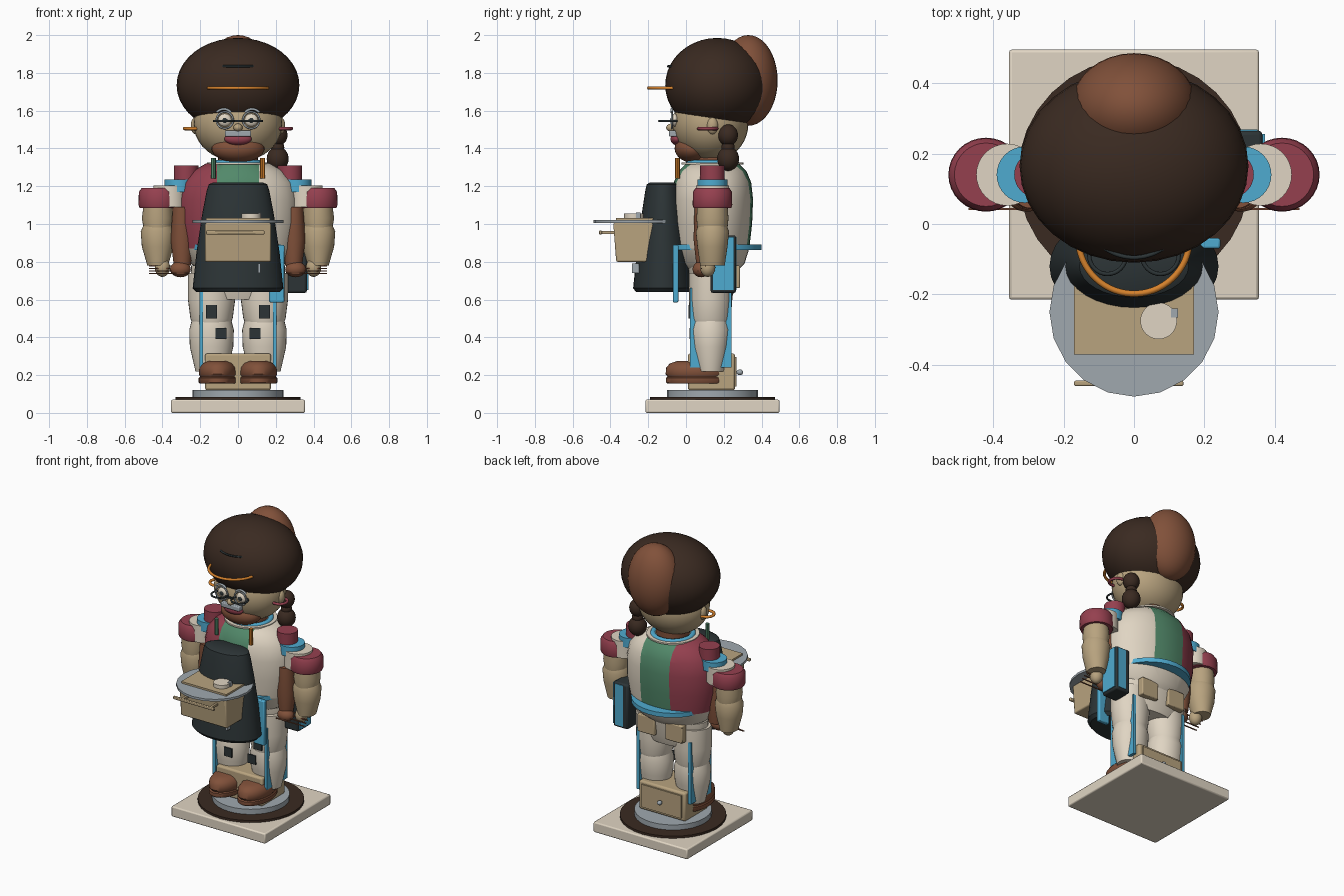
import bpy, bmesh
from math import cos, sin, pi, radians
from mathutils import Matrix, Vector

cube = bpy.data.objects.get("Cube")
if cube:
    bpy.data.objects.remove(cube, do_unlink=True)

PALETTE = {
    "cream": "e0d5c3", "tan": "b8a37f", "brown": "81513a", "dark_brown": "3a2a21",
    "red": "95404f", "green": "52896a", "blue": "4fabd0", "charcoal": "2c3436",
    "grey": "a0a9af", "orange": "d6822c",
}
MATERIALS = {}
for label, code in PALETTE.items():
    channels = [int(code[i:i + 2], 16) / 255 for i in (0, 2, 4)]
    linear = [((c + .055) / 1.055) ** 2.4 for c in channels] + [1]
    material = bpy.data.materials.new(label)
    material.use_nodes = True
    material.diffuse_color = linear
    material.node_tree.nodes["Principled BSDF"].inputs["Base Color"].default_value = linear
    MATERIALS[label] = material

CENTRE = .14  # depth of the body axis


def finish(name, bm, *colours, angle=40):
    bmesh.ops.recalc_face_normals(bm, faces=bm.faces)
    mesh = bpy.data.meshes.new(name)
    bm.to_mesh(mesh)
    bm.free()
    for colour in colours:
        mesh.materials.append(MATERIALS[colour])
    mesh.shade_smooth()
    mesh.set_sharp_from_angle(angle=radians(angle))
    obj = bpy.data.objects.new(name, mesh)
    bpy.context.collection.objects.link(obj)
    return obj


def box(name, colour, x, y, z, bevel=0):
    """Box from its (low, high) extents on every axis."""
    bm = bmesh.new()
    spans = (x, y, z)
    middle = Vector([(low + high) / 2 for low, high in spans])
    size = [high - low for low, high in spans]
    bmesh.ops.create_cube(bm, size=1, matrix=Matrix.Translation(middle) @ Matrix.Diagonal((*size, 1)))
    obj = finish(name, bm, colour)
    if bevel:
        modifier = obj.modifiers.new("soft_edges", "BEVEL")
        modifier.width, modifier.segments = bevel, 2
    return obj


def ball(name, colour, middle, radii):
    bm = bmesh.new()
    matrix = Matrix.Translation(middle) @ Matrix.Diagonal((*radii, 1))
    bmesh.ops.create_uvsphere(bm, u_segments=32, v_segments=20, radius=1, matrix=matrix)
    return finish(name, bm, colour)


def loft_mesh(middle, rings, sides=32):
    """Stack of ellipses; each ring is height, half width, half depth."""
    bm = bmesh.new()
    loops = []
    for z, rx, ry in rings:
        loops.append([bm.verts.new((middle[0] + rx * cos(a), middle[1] + ry * sin(a), z))
                      for a in (2 * pi * i / sides for i in range(sides))])
    for low, high in zip(loops, loops[1:]):
        for i in range(sides):
            j = (i + 1) % sides
            bm.faces.new((low[i], low[j], high[j], high[i]))
    bm.faces.new(loops[0])
    bm.faces.new(loops[-1])
    return bm


def loft(name, colour, middle, rings, sides=32):
    return finish(name, loft_mesh(middle, rings, sides), colour)


def disc(name, colour, middle, radius, low, high, sides=32):
    return loft(name, colour, middle, [(low, radius, radius), (high, radius, radius)], sides)


def arc(name, colour, middle, radius, thickness, start=0, end=360, upright=False):
    """Tube bent round a circle, lying flat or standing to face the front."""
    curve = bpy.data.curves.new(name, "CURVE")
    curve.dimensions = "3D"
    curve.bevel_depth, curve.bevel_resolution = thickness, 2
    curve.use_fill_caps = True
    spline = curve.splines.new("POLY")
    spline.use_cyclic_u = end - start == 360
    count = 32
    spline.points.add(count - 1)
    for i, point in enumerate(spline.points):
        a = radians(start + (end - start) * i / (count - (not spline.use_cyclic_u)))
        u, v = radius * cos(a), radius * sin(a)
        point.co = (*(Vector(middle) + Vector((u, 0, v) if upright else (u, v, 0))), 1)
    curve.materials.append(MATERIALS[colour])
    obj = bpy.data.objects.new(name, curve)
    bpy.context.collection.objects.link(obj)


def span(side, inner, outer):
    return tuple(sorted((side * inner, side * outer)))


# Stand: plate, rug, turntable and drawer block
axis = (0, CENTRE)
box("base_plate", "cream", (-.355, .355), (-.215, .495), (0, .07), .008)
disc("round_rug", "dark_brown", axis, .33, .07, .085)
disc("turntable", "grey", axis, .24, .085, .12)
box("drawer_block", "tan", (-.175, .175), (.01, .26), (.12, .315), .012)
box("drawer_front", "tan", (-.15, .15), (.255, .268), (.14, .295))
ball("drawer_knob", "grey", (0, .285, .215), (.015, .018, .015))

# Torso with colour panels cut along vertical and waist lines
torso = loft_mesh(axis, [(.75, .2, .13), (.79, .25, .17), (.87, .29, .195), (1, .315, .21),
                         (1.13, .315, .215), (1.22, .295, .205), (1.28, .24, .18), (1.32, .17, .14)])
for point, normal in (((-.11, 0, 0), (1, 0, 0)), ((.11, 0, 0), (1, 0, 0)), ((0, 0, .87), (0, 0, 1))):
    geometry = torso.verts[:] + torso.edges[:] + torso.faces[:]
    bmesh.ops.bisect_plane(torso, geom=geometry, plane_co=point, plane_no=normal)
for face in torso.faces:
    spot = face.calc_center_median()
    if spot.z > .87 and spot.x < .11:
        face.material_index = 1 if spot.x < -.11 else 2
finish("torso", torso, "cream", "red", "green")
disc("belt", "blue", axis, .26, .862, .892)
loft("hips", "cream", axis, [(.6, .2, .1), (.66, .25, .12), (.78, .25, .14)])
disc("shirt_collar", "cream", axis, .165, 1.315, 1.325)
arc("neck_band", "blue", (0, CENTRE, 1.32), .125, .018)
disc("neck", "brown", axis, .105, 1.28, 1.4)

# Apron
loft("apron", "charcoal", (0, -.12), [(.64, .22, .145), (.66, .24, .16), (.85, .22, .14), (1.05, .19, .115),
                                      (1.18, .165, .095), (1.21, .155, .088), (1.22, .13, .07)])
box("apron_hook", "grey", (.105, .12), (-.285, -.25), (.74, .79))
box("apron_strap", "blue", (.165, .245), (-.07, -.04), (.585, .89), .006)

# Tray with its drawer box
disc("tray", "grey", (0, -.25), .24, 1.005, 1.02, 20)
case = box("tray_box", "tan", (-.175, .175), (-.385, -.13), (.8, 1.005), .008)
for vertex in case.data.vertices:
    if vertex.co.z < 0.9:
        vertex.co.y *= .96
box("tray_lid", "tan", (-.17, .17), (-.37, -.14), (1.02, 1.032))
box("tray_handle", "tan", (-.17, .14), (-.46, -.445), (.945, .965), .004)
for side in (-1, 1):
    box("handle_arm", "tan", span(side, .1, .115), (-.45, -.38), (.948, .962))
disc("tray_dial", "cream", (.07, -.275), .052, 1.03, 1.056)
box("dial_pointer", "grey", (.105, .125), (-.265, -.24), (1.03, 1.06))

# Legs, shoes, arms and other paired parts
for side, word in ((-1, "right_"), (1, "left_")):
    leg = (side * .14, .13)
    loft(word + "shin", "cream", leg, [(.22, .085, .075), (.35, .115, .1), (.44, .118, .11), (.49, .105, .1)])
    loft(word + "thigh", "cream", leg, [(.47, .1, .1), (.5, .112, .108), (.6, .125, .115), (.74, .125, .115)])
    box(word + "trouser_stripe", "blue", span(side, .185, .205), (.02, .24), (.24, .66))
    shoe = (side * .108, .055)
    loft(word + "sole", "brown", shoe, [(.155, .095, .155), (.162, .1, .162), (.185, .1, .162), (.19, .095, .155)])
    loft(word + "shoe", "brown", shoe, [(.188, .09, .15), (.205, .1, .163), (.24, .096, .16),
                                        (.262, .08, .14), (.275, .05, .1)])
    box(word + "back_pocket", "tan", span(side, .04, .17), (.24, .285), (.66, .78), .006)
    box(word + "knee_patch", "charcoal", span(side, .11, .17), (.012, .02), (.5, .57))
    box(word + "shin_patch", "charcoal", span(side, .06, .12), (.018, .026), (.39, .45))

    # Stepped shoulder and outer arm
    disc(word + "shoulder", "red", (side * .275, CENTRE), .065, 1.22, 1.31)
    disc(word + "shoulder_band", "blue", (side * .31, CENTRE), .08, 1.17, 1.235)
    disc(word + "sleeve_lining", "cream", (side * .36, CENTRE), .088, 1.09, 1.205)
    loft(word + "sleeve_cap", "red", (side * .42, CENTRE), [(1.085, .1, .1), (1.1, .107, .105),
                                                            (1.17, .105, .103), (1.19, .09, .09)])
    arm = (side * .425, CENTRE)
    loft(word + "upper_arm", "tan", arm, [(.98, .075, .08), (1.03, .084, .085), (1.1, .075, .08)])
    loft(word + "forearm", "tan", arm, [(.78, .055, .065), (.88, .084, .08), (.96, .09, .088), (.995, .075, .075)])
    ball(word + "wrist", "tan", (side * .4, .115, .77), (.04, .04, .05))

    # Inner arm and hand
    loft(word + "inner_arm", "brown", (side * .295, .1), [(.78, .045, .045), (.92, .062, .06), (1.09, .05, .055)])
    ball(word + "palm", "brown", (side * .305, .08, .76), (.055, .045, .042))
    for i in range(4):
        height = .735 + .013 * i
        box(word + "finger", "brown", span(side, .26, .47), (.04 + .02 * i, .046 + .02 * i), (height, height + .006))

    # Ears, earrings and shoulder pencils
    ball(word + "ear", "tan", (side * .225, CENTRE, 1.52), (.025, .03, .045))
    arc(word + "earring", "orange" if side < 0 else "red", (side * .235, .115, 1.505), .048, .009)
    disc(word + "pencil", "green" if side < 0 else "orange", (side * .13, -.045), .013, 1.24, 1.35, 8)

    # Eyes, brows and spectacles
    ball(word + "eye", "cream", (side * .07, -.06, 1.55), (.036, .02, .034))
    ball(word + "pupil", "charcoal", (side * .07, -.078, 1.548), (.014, .006, .014))
    arc(word + "lens_rim", "grey", (side * .07, -.075, 1.55), .044, .005, upright=True)
    arc(word + "spectacle_ring", "charcoal", (side * .075, -.09, 1.545), .052, .006)
    arc(word + "eyebrow", "grey", (side * .075, -.075, 1.56), .048, .007, 40, 140, upright=True)

# Side bag
box("side_bag", "charcoal", (.255, .365), (.13, .265), (.635, .94), .012)
box("bag_panel", "blue", (.36, .372), (.14, .255), (.65, .93))
box("bag_back", "blue", (.29, .35), (.26, .268), (.65, .93))

# Head and face
ball("head", "tan", (0, .13, 1.53), (.235, .2, .2))
ball("beard", "brown", (0, .035, 1.4), (.14, .095, .075))
ball("mouth", "red", (0, -.05, 1.45), (.072, .032, .032))
box("moustache", "grey", (-.07, .07), (-.09, -.04), (1.462, 1.495), .006)
ball("nose", "tan", (0, -.075, 1.51), (.024, .03, .022))
box("spectacle_bridge", "charcoal", (-.03, .03), (-.1, -.09), (1.541, 1.551))

# Hair, bun, headband and braid
ball("hair", "dark_brown", (0, .165, 1.735), (.325, .275, .25))
ball("hair_bun", "brown", (0, .33, 1.76), (.18, .155, .24))
arc("headband", "orange", (0, -.04, 1.72), .158, .009, 180, 360)
arc("hair_clip", "charcoal", (0, .05, 1.835), .145, .006, 225, 315)
for height, size in ((1.47, .052), (1.405, .035), (1.345, .058)):
    ball("braid_bead", "dark_brown", (.21, .223, height), (size, size, size * 1.1))
